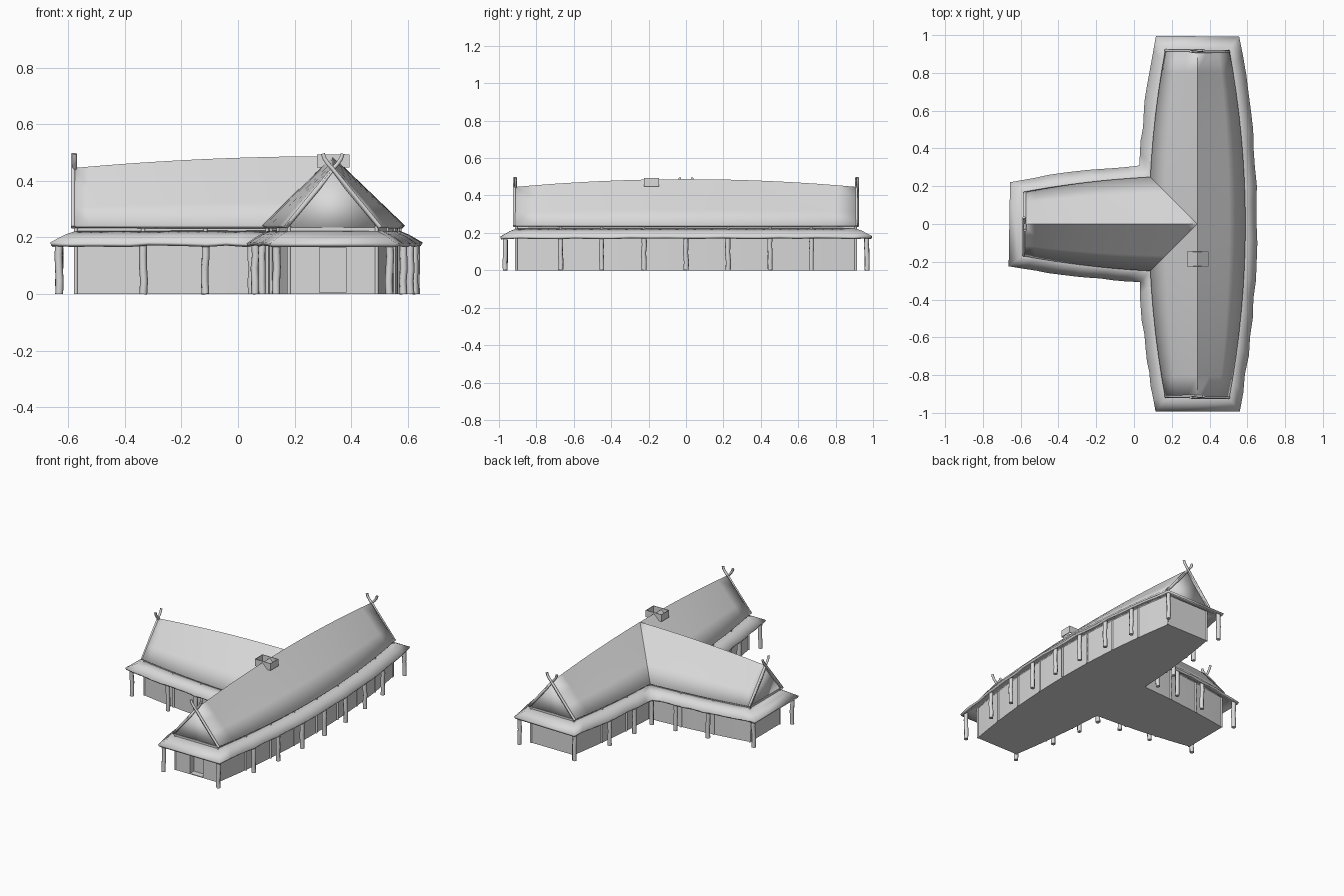
import bpy, bmesh, math, random
from mathutils import Vector

random.seed(4)
if "Cube" in bpy.data.objects:
    bpy.data.objects.remove(bpy.data.objects["Cube"])

RIDGE_X = 0.335                       # the three arms meet here
ARMS = {"back": 90, "side": 180, "front": 270}

grey = bpy.data.materials.new("plain_grey")
grey.use_nodes = True
grey.diffuse_color = (0.7, 0.7, 0.7, 1)
grey.node_tree.nodes["Principled BSDF"].inputs["Base Color"].default_value = (0.7, 0.7, 0.7, 1)


def place(angle, s, side, z):
    """Point at distance s along an arm, offset to its right by side."""
    a = math.radians(angle)
    d = Vector((math.cos(a), math.sin(a), 0))
    return Vector((RIDGE_X, 0, z)) + d * s + Vector((d.y, -d.x, 0)) * side


def half(s, length, end, mid):
    """Bowed half width of an arm."""
    return mid - (mid - end) * (s / length) ** 2


def corner(length, end, mid):
    c = mid
    for _ in range(30):
        c = half(c, length, end, mid)
    return c


def ridge_z(s):
    return 0.487 - 0.042 * (s / 0.92) ** 2


def outline(length, end, mid, n=10):
    """T-shaped plan with bowed sides, anticlockwise."""
    c, pts = corner(length, end, mid), []
    for k, ang in enumerate(ARMS.values()):
        a, b = (0 if k == 0 else c), (0 if k == 2 else c)
        for i in range(0 if k == 0 else 1, n + 1):
            s = a + (length - a) * i / n
            pts.append(place(ang, s, half(s, length, end, mid), 0))
        for i in range(n + (0 if k == 2 else 1)):
            s = length + (b - length) * i / n
            pts.append(place(ang, s, -half(s, length, end, mid), 0))
    return pts


def finish(obj, thick=0, offset=-1, smooth=True):
    bpy.context.scene.collection.objects.link(obj)
    obj.data.materials.append(grey)
    bpy.ops.object.select_all(action='DESELECT')
    obj.select_set(True)
    bpy.context.view_layer.objects.active = obj
    if thick:
        m = obj.modifiers.new("thickness", 'SOLIDIFY')
        m.thickness, m.offset = thick, offset
    if smooth and obj.type == 'MESH':
        bpy.ops.object.shade_smooth_by_angle(angle=math.radians(35))
    return obj


def mesh(name, verts, faces, **kw):
    me = bpy.data.meshes.new(name)
    me.from_pydata([tuple(v) for v in verts], [], faces)
    return finish(bpy.data.objects.new(name, me), **kw)


def box(name, centre, size, open_top=False, **kw):
    bm = bmesh.new()
    bmesh.ops.create_cube(bm, size=1)
    for v in bm.verts:
        v.co = Vector(centre) + Vector([a * b for a, b in zip(v.co, size)])
    if open_top:
        ends = [f for f in bm.faces if abs(f.normal.z) > 0.5]
        bmesh.ops.delete(bm, geom=ends, context='FACES')
    me = bpy.data.meshes.new(name)
    bm.to_mesh(me)
    bm.free()
    return finish(bpy.data.objects.new(name, me), smooth=False, **kw)


def tube(name, pts, radius, res=1):
    cu = bpy.data.curves.new(name, 'CURVE')
    cu.dimensions = '3D'
    cu.bevel_depth, cu.bevel_resolution, cu.use_fill_caps = radius, res, True
    sp = cu.splines.new('POLY')
    sp.points.add(len(pts) - 1)
    for p, co in zip(sp.points, pts):
        p.co = (*co, 1)
    return finish(bpy.data.objects.new(name, cu))


# Walls and floor, with a recessed doorway in the front
plan = outline(0.91, 0.155, 0.235)
n = len(plan)
up = Vector((0, 0, 0.235))
ring = [(i, (i + 1) % n, n + (i + 1) % n, n + i) for i in range(n)]
walls = mesh("walls", plan + [p + up for p in plan],
             ring + [tuple(reversed(range(n))), tuple(range(n, 2 * n))])
cutter = box("doorway_cutter", (RIDGE_X, -0.91, 0.085), (0.095, 0.08, 0.16))
cutter.hide_render = True
cutter.hide_set(True)
cut = walls.modifiers.new("doorway", 'BOOLEAN')
cut.operation, cut.object, cut.solver = 'DIFFERENCE', cutter, 'EXACT'

# Low skirt roof with a slightly uneven edge
inner = [p + Vector((0, 0, 0.226)) for p in outline(0.9, 0.15, 0.23)]
outer = []
for p in outline(0.995, 0.222, 0.316):
    wave = Vector((random.uniform(-0.004, 0.004), random.uniform(-0.003, 0.003), 0))
    outer.append(p + wave + Vector((0, 0, 0.181 + random.uniform(-0.003, 0.003))))
middle = [a.lerp(b, 0.55) + Vector((0, 0, 0.004)) for a, b in zip(outer, inner)]
mesh("skirt_roof", outer + middle + inner,
     ring + [tuple(i + n for i in f) for f in ring], thick=0.014)


# Upper roofs
def roof(name, angle, start):
    verts, faces, steps, rows = [], [], 16, 7
    for i in range(steps + 1):
        s = start + (0.92 - start) * i / steps
        w = half(s, 0.92, 0.17, 0.255)
        for j in range(rows):
            t = j / (rows - 1) * 2 - 1
            z = ridge_z(s) + (0.242 - ridge_z(s)) * abs(t)
            verts.append(place(angle, s, w * t, z))
    for i in range(steps):
        for j in range(rows - 1):
            a = i * rows + j
            faces.append((a, a + 1, a + rows + 1, a + rows))
    obj = mesh(name, verts, faces)
    bm = bmesh.new()
    bm.from_mesh(obj.data)
    if sum(f.normal.z for f in bm.faces) < 0:
        bmesh.ops.reverse_faces(bm, faces=bm.faces[:])
    bm.to_mesh(obj.data)
    bm.free()
    m = obj.modifiers.new("thatch", 'SOLIDIFY')
    m.thickness, m.offset = 0.014, -1


roof("main_roof", 90, -0.92)
roof("side_roof", 180, 0.0)

# Gable walls and crossed barge boards
for arm, ang in ARMS.items():
    mesh(arm + "_gable", [place(ang, 0.908, -0.16, 0.232), place(ang, 0.908, 0.16, 0.232),
                          place(ang, 0.908, 0, 0.435)], [(1, 0, 2)], thick=0.01)
    for tag, sign in (("left", -1), ("right", 1)):
        path = ((-0.168, 0.236), (0, 0.442), (0.018, 0.462), (0.029, 0.478), (0.035, 0.496))
        tube(f"{arm}_barge_board_{tag}",
             [place(ang, 0.915 + sign * 0.003, sign * x, z) for x, z in path], 0.008)


# Veranda posts, slightly crooked, and straight wall posts behind them
def posts(name, shape, radius, top, bend):
    c = corner(*shape)
    for k, (arm, ang) in enumerate(ARMS.items()):
        for sign in (1, -1):
            east = (k == 0 and sign == 1) or (k == 2 and sign == -1)
            spots = [shape[0], 0.67, 0.45]
            if east:
                spots += [0.225] + ([0] if k == 0 else [])
            elif sign == -1:
                spots.append(c)
            for i, s in enumerate(spots):
                w = sign * half(s, *shape)
                path = []
                for j in range(5):
                    b = 0 if j in (0, 4) else bend
                    path.append(place(ang, s + random.uniform(-b, b),
                                      w + random.uniform(-b, b), top * j / 4))
                side = "right" if sign > 0 else "left"
                tube(f"{name}_{arm}_{side}_{i + 1}", path, radius)


posts("veranda_post", (0.967, 0.2, 0.295), 0.014, 0.182, 0.003)
posts("wall_post", (0.908, 0.155, 0.236), 0.007, 0.24, 0)

# Open smoke vent on the ridge
box("smoke_vent", (RIDGE_X + 0.002, -0.185, 0.471), (0.115, 0.08, 0.046),
    open_top=True, thick=0.005)
